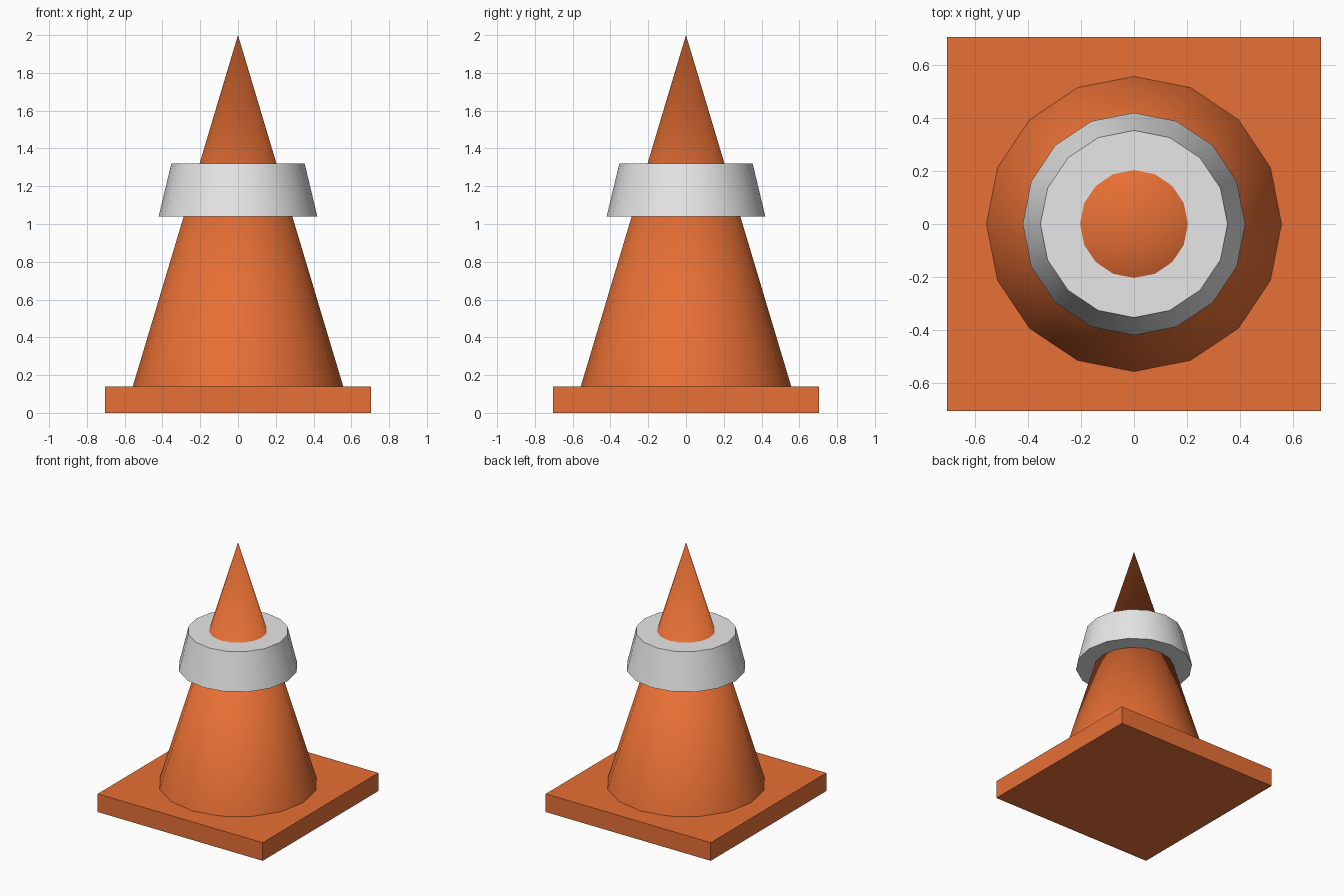
import bpy
import math

if "Cube" in bpy.data.objects:
    bpy.data.objects.remove(bpy.data.objects["Cube"])


def material(name, rgb):
    m = bpy.data.materials.new(name)
    m.diffuse_color = (*rgb, 1.0)
    m.use_nodes = True
    m.node_tree.nodes["Principled BSDF"].inputs["Base Color"].default_value = m.diffuse_color
    return m


orange = material("orange", (0.8, 0.16, 0.035))
white = material("white", (0.8, 0.8, 0.8))


def tapered(name, r_bottom, r_top, z0, z1, mat):
    """Sixteen-sided tapered solid between two heights, smooth around its side."""
    bpy.ops.mesh.primitive_cone_add(vertices=16, radius1=r_bottom, radius2=r_top,
                                    depth=z1 - z0, location=(0, 0, (z0 + z1) / 2))
    ob = bpy.context.object
    ob.name = name
    ob.data.materials.append(mat)
    bpy.ops.object.shade_smooth_by_angle(angle=math.radians(30))
    return ob


# Square base plate
BASE_TOP = 0.14
bpy.ops.mesh.primitive_cube_add(size=1, location=(0, 0, BASE_TOP / 2))
base = bpy.context.object
base.name = "base_plate"
base.scale = (1.41, 1.41, BASE_TOP)
bpy.ops.object.transform_apply(location=False, rotation=False, scale=True)
base.data.materials.append(orange)

# Pointed cone body
tapered("cone_body", 0.557, 0.0, BASE_TOP, 2.0, orange)

# Raised collar around the cone
tapered("collar", 0.42, 0.353, 1.04, 1.32, white)
